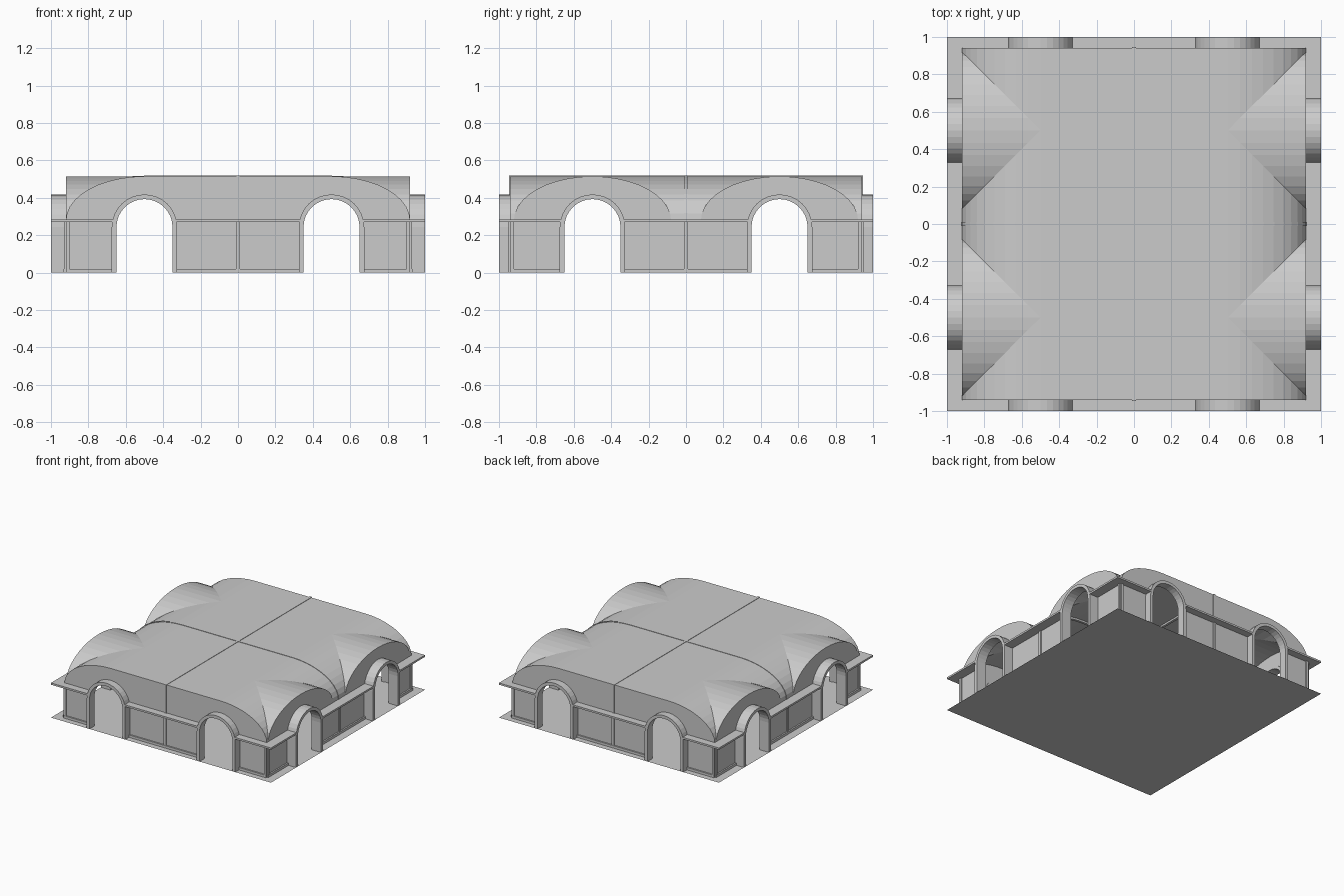
import bpy, bmesh, math
from mathutils import Matrix

cube = bpy.data.objects.get("Cube")
if cube:
    bpy.data.objects.remove(cube, do_unlink=True)

stone = bpy.data.materials.new("grey stone")
stone.use_nodes = True
GREY = (0.6, 0.6, 0.6, 1)
stone.diffuse_color = GREY
stone.node_tree.nodes["Principled BSDF"].inputs["Base Color"].default_value = GREY

SPRING, RISE, SPAN, MID = 0.28, 0.235, 0.42, 0.5
WALL_X, WALL_Y = 0.92, 0.94
SIDES = (("front", 0, WALL_Y), ("left", 1, WALL_X), ("back", 2, WALL_Y), ("right", 3, WALL_X))


def finish(name, bm):
    bmesh.ops.recalc_face_normals(bm, faces=bm.faces[:])
    mesh = bpy.data.meshes.new(name)
    bm.to_mesh(mesh)
    bm.free()
    mesh.materials.append(stone)
    obj = bpy.data.objects.new(name, mesh)
    bpy.context.collection.objects.link(obj)
    return obj


def prism(name, outline, d0, d1, turn):
    """Upright (u, z) outline between two distances from the centre."""
    bm = bmesh.new()
    face = bm.faces.new([bm.verts.new((u, -d0, z)) for u, z in outline])
    if d1 != d0:
        ext = bmesh.ops.extrude_face_region(bm, geom=[face], use_keep_orig=True)
        moved = [g for g in ext["geom"] if isinstance(g, bmesh.types.BMVert)]
        bmesh.ops.translate(bm, verts=moved, vec=(0, d0 - d1, 0))
    bm.transform(Matrix.Rotation(turn * math.pi / 2, 4, "Z"))
    return finish(name, bm)


def rect(u0, u1, z0, z1):
    return [(u0, z0), (u1, z0), (u1, z1), (u0, z1)]


def arch(centre, radius, n=16):
    """Doorway path from the left foot over the top to the right foot."""
    arc = [(centre - radius * math.cos(math.pi * i / n),
            0.243 + radius * math.sin(math.pi * i / n)) for i in range(n + 1)]
    return [(centre - radius, 0)] + arc + [(centre + radius, 0)]


# Vault heights: a flat-topped main vault, and paired cross vaults
def main_height(x):
    c = max(abs(x) - MID, 0) / SPAN
    return SPRING + RISE * math.sqrt(max(1 - c * c, 0))


def cross_height(y):
    c = min(abs(abs(y) - MID) / SPAN, 1)
    return SPRING + RISE * math.sqrt(1 - c * c)


N = 10
steps = [SPAN * math.sin(math.pi / 2 * i / N) for i in range(N + 1)]
half_x = [MID + s for s in steps]
half_y = [MID - s for s in reversed(steps[1:])] + half_x + [WALL_Y]
xs = [-v for v in reversed(half_x)] + half_x
ys = [-v for v in reversed(half_y)] + half_y

# Roof sheet, with each cell split along its lower diagonal to form the groins
bm = bmesh.new()
grid = [[bm.verts.new((x, y, max(main_height(x), cross_height(y) if abs(x) > MID else 0)))
         for y in ys] for x in xs]
for i in range(len(xs) - 1):
    for j in range(len(ys) - 1):
        a, b, c, d = grid[i][j], grid[i + 1][j], grid[i + 1][j + 1], grid[i][j + 1]
        if a.co.z + c.co.z < b.co.z + d.co.z - 1e-6:
            tris = ((a, b, c), (a, c, d))
        else:
            tris = ((a, b, d), (b, c, d))
        for t in tris:
            bm.faces.new(t)
bmesh.ops.dissolve_limit(bm, angle_limit=0.002, verts=bm.verts[:], edges=bm.edges[:])
finish("vaulted_roof", bm)

# Floor
bm = bmesh.new()
bmesh.ops.create_grid(bm, x_segments=1, y_segments=1, size=1)
finish("floor", bm)

for side, turn, dist in SIDES:
    ends = turn % 2 == 0
    width = WALL_X if ends else WALL_Y
    top = [(x, main_height(x)) for x in xs] if ends else [(y, cross_height(y)) for y in ys]

    # Wall with its two doorways and curved gable
    prism(side + "_wall", [(-width, 0)] + arch(-MID, 0.15) + arch(MID, 0.15)
          + [(width, 0)] + top[::-1], dist, dist, turn)

    # Door surrounds
    for tag, c in (("a", -MID), ("b", MID)):
        prism(side + "_door_frame_" + tag, arch(c, 0.175) + arch(c, 0.15)[::-1],
              dist - 0.005, 1.0, turn)

    # Ledges and baseboards between the doors
    end = 1.0 if ends else WALL_Y
    for tag, u0, u1 in (("a", -end, -0.67), ("middle", -0.33, 0.33), ("b", 0.67, end)):
        prism(side + "_ledge_" + tag, rect(u0, u1, 0.27, 0.285), dist - 0.01, 1.0, turn)
        v0, v1 = max(u0, -width), min(u1, width)
        prism(side + "_baseboard_" + tag, rect(v0, v1, 0, 0.02), dist, dist + 0.012, turn)

    # Slim pilasters at the middle and the corners
    for tag, u in (("a", 0.01 - width), ("middle", 0), ("b", width - 0.01)):
        prism(side + "_pilaster_" + tag, rect(u - 0.01, u + 0.01, 0, 0.27),
              dist, dist + 0.01, turn)

# Ribs over the roof, and their upright strips on the gables
lift = 0.003
rib = [(x * 1.004, main_height(x) + lift) for x in xs]
under = [(x * 0.98, main_height(x) - 0.015) for x in reversed(xs)]
prism("cross_rib", rib + under, -0.01, 0.01, 0)
prism("ridge_rib", rect(-WALL_Y, WALL_Y, 0.5, SPRING + RISE + lift), -0.01, 0.01, 1)
for side, turn in (("front", 0), ("back", 2)):
    prism(side + "_gable_strip", rect(-0.01, 0.01, SPRING, SPRING + RISE + lift),
          WALL_Y - 0.01, WALL_Y + 0.006, turn)
